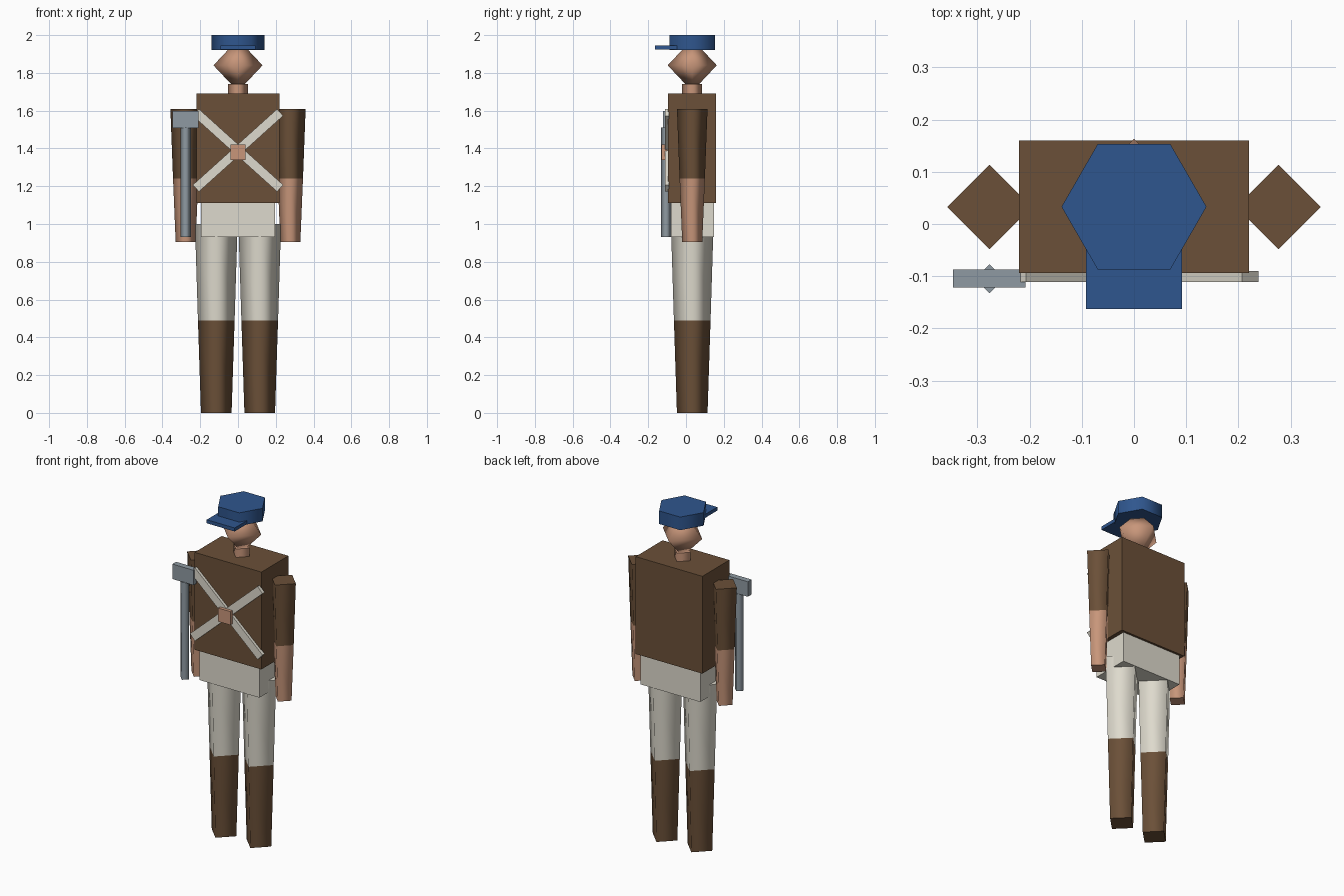
import bpy
import bmesh
from math import pi, radians
from mathutils import Matrix, Vector

cube = bpy.data.objects.get("Cube")
if cube:
    bpy.data.objects.remove(cube, do_unlink=True)

MID = 0.033  # depth of the body's centre line


def material(name, hex_code):
    def linear(c):
        return c / 12.92 if c <= 0.04045 else ((c + 0.055) / 1.055) ** 2.4
    rgb = [linear(int(hex_code[i:i + 2], 16) / 255) for i in (0, 2, 4)]
    mat = bpy.data.materials.new(name)
    mat.use_nodes = True
    mat.diffuse_color = (*rgb, 1)
    bsdf = next(n for n in mat.node_tree.nodes if n.type == 'BSDF_PRINCIPLED')
    bsdf.inputs["Base Color"].default_value = (*rgb, 1)
    return mat


BROWN = material("brown_cloth", "6B5038")
BLUE = material("blue_felt", "2F568E")
CREAM = material("cream_cloth", "DEDACD")
STEEL = material("grey_steel", "8F9AA2")
SKIN = material("skin", "C8967A")


def finish(name, bm, mat):
    mesh = bpy.data.meshes.new(name)
    bm.to_mesh(mesh)
    bm.free()
    mesh.materials.append(mat)
    obj = bpy.data.objects.new(name, mesh)
    bpy.context.collection.objects.link(obj)
    return obj


def box(name, mat, lo, hi, tilt=0):
    """Box between two corners, tilted about the depth axis."""
    lo, hi = Vector(lo), Vector(hi)
    bm = bmesh.new()
    bmesh.ops.create_cube(bm, size=1)
    size = Matrix.Diagonal((*(hi - lo), 1))
    place = Matrix.Translation((lo + hi) / 2) @ Matrix.Rotation(tilt, 4, 'Y')
    bm.transform(place @ size)
    return finish(name, bm, mat)


def prism(name, mat, x, y, z0, z1, r0, r1, sides=4, smooth=True):
    """Upright tapered prism with a corner on the x axis and flat caps."""
    bm = bmesh.new()
    bmesh.ops.create_cone(bm, cap_ends=True, segments=sides,
                          radius1=r0, radius2=r1, depth=z1 - z0)
    bm.transform(Matrix.Translation((x, y, (z0 + z1) / 2)) @ Matrix.Rotation(pi / 2, 4, 'Z'))
    bm.normal_update()
    for f in bm.faces:
        cap = abs(f.normal.z) > 0.9
        f.smooth = smooth and not cap
        if cap:
            for e in f.edges:
                e.smooth = False
    return finish(name, bm, mat)


# Torso and hips
box("jacket", BROWN, (-0.22, -0.094, 1.11), (0.22, 0.16, 1.69))
box("hips", CREAM, (-0.197, -0.08, 0.93), (0.197, 0.147, 1.11))

# Legs and arms
for side, s in (("left", 1), ("right", -1)):
    prism(f"{side}_boot", BROWN, s * 0.115, MID, 0, 0.49, 0.081, 0.097)
    prism(f"{side}_trouser_leg", CREAM, s * 0.115, MID, 0.49, 1.0, 0.097, 0.113)
    prism(f"{side}_forearm", SKIN, s * 0.277, MID, 0.905, 1.24, 0.053, 0.067)
    prism(f"{side}_sleeve", BROWN, s * 0.277, MID, 1.24, 1.61, 0.067, 0.081)

# Neck and double-pyramid head
prism("neck", SKIN, 0, MID, 1.69, 1.74, 0.053, 0.053)
bm = bmesh.new()
bmesh.ops.create_uvsphere(bm, u_segments=4, v_segments=2, radius=1)
bm.transform(Matrix.Translation((0, MID, 1.84)) @ Matrix.Diagonal((0.13, 0.13, 0.138, 1)))
for f in bm.faces:
    f.smooth = True
finish("head", bm, SKIN)

# Cap with peak
prism("cap", BLUE, 0, MID, 1.922, 2.0, 0.139, 0.139, sides=6)
box("cap_peak", BLUE, (-0.092, -0.163, 1.924), (0.092, -0.045, 1.945))

# Crossed chest straps and buckle
for name, tilt in (("strap_falling", 42), ("strap_rising", -42)):
    box(name, CREAM, (-0.3, -0.111, 1.366), (0.3, -0.09, 1.414), radians(tilt))
box("strap_buckle", SKIN, (-0.04, -0.13, 1.34), (0.04, -0.1, 1.42))

# Long-handled tool held at the right side
prism("tool_handle", STEEL, -0.277, -0.105, 0.93, 1.51, 0.028, 0.028)
box("tool_head", STEEL, (-0.347, -0.122, 1.508), (-0.208, -0.087, 1.597))
